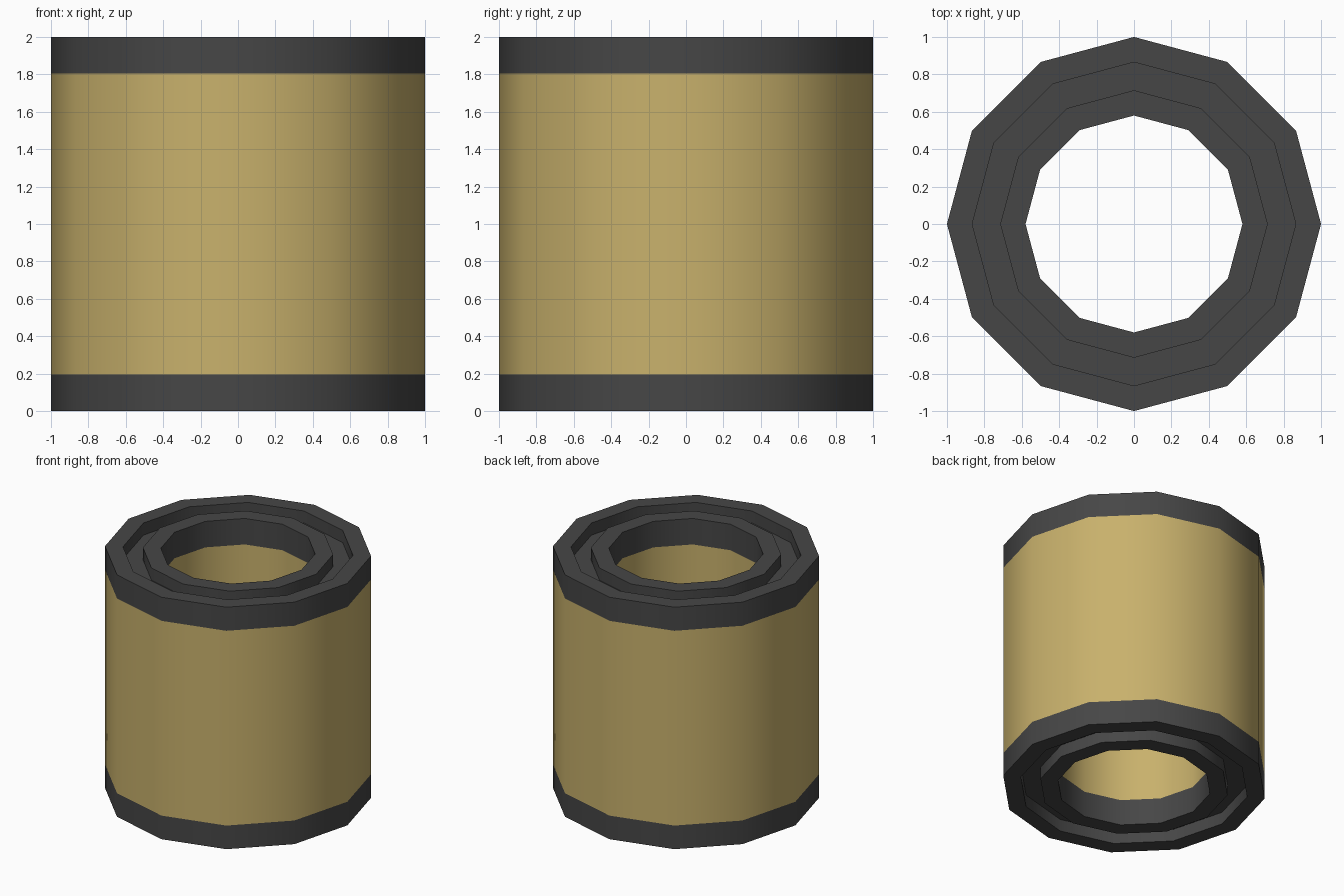
import bpy, bmesh, math

if "Cube" in bpy.data.objects:
    bpy.data.objects.remove(bpy.data.objects["Cube"])

SIDES = 12
HEIGHT = 2.0
R_OUT, R_IN = 1.0, 0.58          # outer wall and bore
G_OUT, G_IN = 0.865, 0.715       # groove walls
GROOVE = 0.1                     # groove depth
CAP_OUT, CAP_IN = 0.195, 0.215   # dark band height outside and in the bore


def material(name, rgb):
    m = bpy.data.materials.new(name)
    m.diffuse_color = (*rgb, 1.0)
    m.use_nodes = True
    m.node_tree.nodes["Principled BSDF"].inputs["Base Color"].default_value = m.diffuse_color
    return m


def revolve(name, strips, mat):
    """Spin (radius, z) strips about z; strips run up outside, inward on top."""
    bm = bmesh.new()
    for strip in strips:
        rings = []
        for r, z in strip:
            rings.append([bm.verts.new((r * math.cos(2 * math.pi * j / SIDES),
                                        r * math.sin(2 * math.pi * j / SIDES), z))
                          for j in range(SIDES)])
        for a, b in zip(rings, rings[1:]):
            for j in range(SIDES):
                k = (j + 1) % SIDES
                bm.faces.new((a[j], a[k], b[k], b[j]))
    mesh = bpy.data.meshes.new(name)
    bm.to_mesh(mesh)
    bm.free()
    mesh.materials.append(mat)
    ob = bpy.data.objects.new(name, mesh)
    bpy.context.collection.objects.link(ob)
    # round walls smooth, rims sharp
    bpy.ops.object.select_all(action='DESELECT')
    ob.select_set(True)
    bpy.context.view_layer.objects.active = ob
    bpy.ops.object.shade_smooth_by_angle(angle=math.radians(40))
    return ob


tan = material("tan", (0.58, 0.44, 0.15))
dark = material("dark grey", (0.062, 0.062, 0.062))

# end caps with a ring groove
top = [(R_OUT, HEIGHT - CAP_OUT), (R_OUT, HEIGHT), (G_OUT, HEIGHT),
       (G_OUT, HEIGHT - GROOVE), (G_IN, HEIGHT - GROOVE), (G_IN, HEIGHT),
       (R_IN, HEIGHT), (R_IN, HEIGHT - CAP_IN)]
bottom = [(r, HEIGHT - z) for r, z in reversed(top)]
revolve("top_cap", [top], dark)
revolve("bottom_cap", [bottom], dark)

# tan sleeve: outer wall and bore wall
revolve("sleeve", [[(R_OUT, CAP_OUT), (R_OUT, HEIGHT - CAP_OUT)],
                   [(R_IN, HEIGHT - CAP_IN), (R_IN, CAP_IN)]], tan)
